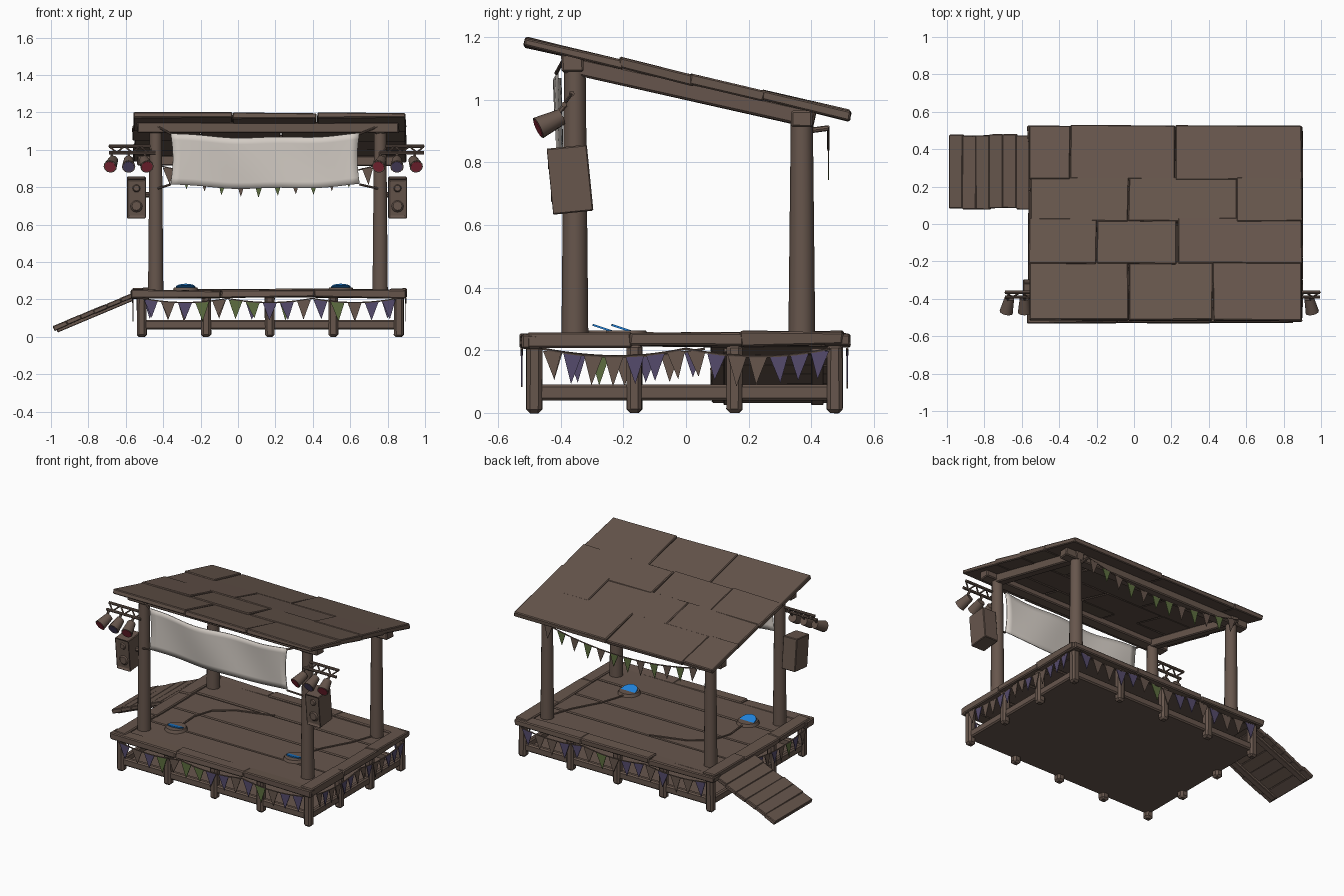
import bpy, bmesh, math, random
from mathutils import Vector, Matrix, Euler

if "Cube" in bpy.data.objects:
    bpy.data.objects.remove(bpy.data.objects["Cube"])

random.seed(4)
CX = 0.16  # mirror centre of the stage body


def material(name, rgb):
    m = bpy.data.materials.new(name)
    m.diffuse_color = (*rgb, 1)
    m.use_nodes = True
    m.node_tree.nodes["Principled BSDF"].inputs["Base Color"].default_value = m.diffuse_color
    return m


WOOD = material("brown wood", (0.135, 0.093, 0.073))
CLOTH = material("off white cloth", (0.66, 0.61, 0.56))
PURPLE = material("dull purple", (0.09, 0.07, 0.15))
GREEN = material("moss green", (0.11, 0.155, 0.05))
BLUE = material("bright blue", (0.015, 0.23, 0.72))
RED = material("dark red", (0.27, 0.025, 0.045))


def finish(name, bm, mat, bevel=0, smooth=False):
    me = bpy.data.meshes.new(name)
    bm.to_mesh(me)
    bm.free()
    me.materials.append(mat)
    ob = bpy.data.objects.new(name, me)
    bpy.context.collection.objects.link(ob)
    if bevel:
        b = ob.modifiers.new("bevel", 'BEVEL')
        b.width, b.segments = bevel, 1
    if smooth:
        bpy.context.view_layer.objects.active = ob
        ob.select_set(True)
        bpy.ops.object.shade_smooth_by_angle(angle=math.radians(40))
        ob.select_set(False)
    return ob


def box(name, loc, size, rot=(0, 0, 0), bevel=0.006, mat=WOOD, wobble=0.0):
    bm = bmesh.new()
    bmesh.ops.create_cube(bm, size=1)
    for v in bm.verts:
        v.co = Vector([c * s for c, s in zip(v.co, size)])
        v.co += Vector([random.uniform(-wobble, wobble) for _ in range(3)])
    bm.transform(Matrix.Translation(loc) @ Euler(rot).to_matrix().to_4x4())
    return finish(name, bm, mat, bevel)


def tube(name, pts, r1, r2=None, mat=WOOD, sides=8):
    """Round bars joining successive points."""
    bm = bmesh.new()
    for a, b in zip(pts, pts[1:]):
        a, b = Vector(a), Vector(b)
        q = (b - a).to_track_quat('Z', 'Y').to_matrix().to_4x4()
        bmesh.ops.create_cone(bm, cap_ends=True, segments=sides, radius1=r1,
                              radius2=r1 if r2 is None else r2, depth=(b - a).length,
                              matrix=Matrix.Translation((a + b) / 2) @ q)
    return finish(name, bm, mat, smooth=True)


def pennants(name, a, b, spans, per, sag, w, h, colours):
    """Sagging string with hanging triangles between points a and b."""
    a, b = Vector(a), Vector(b)
    side = (b - a).normalized()
    out = Vector((side.y, -side.x, 0)) * 0.002
    n = spans * per

    def at(t):
        u = (t * spans) % 1
        return a.lerp(b, t) - Vector((0, 0, sag * 4 * u * (1 - u)))
    tube(name + "_string", [at(i / (2 * n)) for i in range(2 * n + 1)], 0.004, sides=5)
    for i in range(n):
        p = at((i + 0.5) / n)
        tip = p + side * random.uniform(-.008, .008) - Vector((0, 0, h * random.uniform(.9, 1.1)))
        tri = (p - side * w / 2, p + side * w / 2, tip)
        bm = bmesh.new()
        f = [bm.verts.new(c + out) for c in tri]
        k = [bm.verts.new(c - out) for c in tri]
        bm.faces.new(f)
        bm.faces.new(k[::-1])
        for j in range(3):
            bm.faces.new((f[j], k[j], k[(j + 1) % 3], f[(j + 1) % 3]))
        bmesh.ops.recalc_face_normals(bm, faces=bm.faces)
        finish(name + "_flag", bm, {'P': PURPLE, 'G': GREEN, 'B': WOOD}[colours[i % len(colours)]])


# --- Platform: floor planks, rim, legs, rails, bottom panel
for i in range(4):
    y = -0.36 + i * 0.24
    box("floor_plank", (CX, y, 0.229), (1.34, 0.236, 0.034), wobble=0.003)
for y in (-0.487, 0.482):
    for x, w in ((-0.33, 0.48), (0.16, 0.5), (0.65, 0.49)):
        box("rim_plank_long", (x, y, 0.232 + random.uniform(-.004, .004)), (w, 0.085, 0.042), wobble=0.005)
for x in (-0.52, 0.855):
    for y, w in ((-0.34, 0.33), (0, 0.36), (0.34, 0.33)):
        box("rim_plank_side", (x, y, 0.236 + random.uniform(-.004, .004)), (0.09, w, 0.042), wobble=0.005)
leg_x = [-0.515, -0.17, 0.17, 0.51, 0.86]
leg_y = [-0.485, -0.165, 0.155, 0.475]
for x in leg_x:
    for y in leg_y:
        if x in (leg_x[0], leg_x[-1]) or y in (leg_y[0], leg_y[-1]):
            box("platform_leg", (x, y, 0.11), (0.052, 0.05, 0.22), bevel=0.012, wobble=0.002)
for y in (-0.482, 0.472):
    box("lower_rail_long", (CX + 0.01, y, 0.065), (1.38, 0.034, 0.05), bevel=0.008)
for x in (-0.512, 0.857):
    box("lower_rail_side", (x, -0.005, 0.065), (0.034, 0.96, 0.05), bevel=0.008)
box("bottom_panel", (CX + 0.01, -0.005, 0.046), (1.37, 0.95, 0.012), bevel=0)

# --- Ramp on the left
ang = math.atan2(0.185, 0.44)
for i in range(6):
    t = (i + 0.5) / 6
    box("ramp_plank", (-0.985 + 0.43 * t, 0.28 + random.uniform(-.006, .006), 0.045 + 0.18 * t),
        (0.079, 0.395, 0.026), (0, -ang, 0), 0.004, wobble=0.002)
for y in (0.14, 0.42):
    box("ramp_runner", (-0.765, y, 0.118), (0.44, 0.04, 0.02), (0, -ang, 0), 0.003)

# --- Posts, beams and rafters
slope = math.atan(0.226)


def roof_top(y):
    return 1.2 - (y + 0.51) * 0.226


for x in (-0.44, 0.76):
    tube("front_post", [(x, -0.355, 0.24), (x, -0.355, 1.14)], 0.043, 0.034, sides=10)
    tube("back_post", [(x, 0.37, 0.24), (x, 0.37, 0.96)], 0.043, 0.035, sides=10)
    box("rafter", (x, 0.01, roof_top(0.01) - 0.055), (0.055, 0.82, 0.055), (-slope, 0, 0), wobble=0.003)
box("front_beam", (CX, -0.365, 1.118), (1.40, 0.07, 0.055), wobble=0.004)
box("back_beam", (CX, 0.372, 0.94), (1.40, 0.07, 0.055), wobble=0.004)

# --- Roof of overlapping boards
rows = [(-0.515, -0.2), (-0.215, 0.03), (0.01, 0.25), (0.235, 0.525)]
cuts = [[-0.56, -0.03, 0.42, 0.895], [-0.565, -0.2, 0.23, 0.9],
        [-0.555, -0.03, 0.55, 0.9], [-0.56, -0.34, 0.22, 0.9]]
for (y0, y1), cut in zip(rows, cuts):
    for x0, x1 in zip(cut, cut[1:]):
        y = (y0 + y1) / 2
        box("roof_board", ((x0 + x1) / 2, y, roof_top(y) - 0.016 + random.uniform(-.003, .005)),
            (x1 - x0 - 0.003, (y1 - y0) / math.cos(slope), 0.031), (-slope - 0.012, 0, 0), 0.005, wobble=0.004)

# --- Cloth banner with ties to the posts
bm = bmesh.new()
bmesh.ops.create_grid(bm, x_segments=24, y_segments=8, size=0.5)
for v in bm.verts:
    u, t = v.co.x + 0.5, v.co.y + 0.5
    sag = 4 * u * (1 - u)
    v.co = Vector((-0.36 + 1.01 * u + 0.012 * math.sin(t * 3.1) * (1 - 2 * u),
                   -0.415 + 0.012 * math.sin(u * 9 + t * 2) * sag + 0.015 * sag * (1 - t),
                   0.815 + 0.272 * t - 0.022 * sag + 0.004 * math.sin(u * 14)))
banner = finish("cloth_banner", bm, CLOTH, smooth=True)
banner.modifiers.new("thickness", 'SOLIDIFY').thickness = 0.006
for bx, px in ((-0.36, -0.44), (0.65, 0.76)):
    tube("banner_tie_top", [(bx, -0.415, 1.085), (px, -0.39, 1.13)], 0.006)
    tube("banner_tie_bottom", [(bx, -0.415, 0.815), (px, -0.38, 0.79)], 0.006)

# --- Pennant strings around the platform and under the roof
pennants("front_pennants", (-0.51, -0.525, 0.205), (0.85, -0.525, 0.205), 3, 5, 0.022, 0.075, 0.095,
         "PBPGBGGPPBPGBPP")
pennants("back_pennants", (0.85, 0.515, 0.205), (-0.51, 0.515, 0.205), 3, 5, 0.022, 0.075, 0.095,
         "PBBPPBGBPPBPBBP")
pennants("right_pennants", (0.897, -0.46, 0.205), (0.897, 0.46, 0.205), 2, 7, 0.025, 0.06, 0.09,
         "BPBBPPBBPBBPPP")
pennants("left_pennants", (-0.562, 0.06, 0.205), (-0.562, -0.46, 0.205), 1, 7, 0.025, 0.06, 0.09, "PBPBGPB")
pennants("roof_pennants", (-0.42, 0.455, 0.915), (0.74, 0.455, 0.915), 1, 12, 0.075, 0.06, 0.09, "BGBGBGGBGBGB")
for x in (-0.42, 0.74):
    tube("pennant_hook", [(x, 0.38, 0.9), (x, 0.455, 0.91)], 0.009)

# --- Speakers hung on the front posts
for x, post in ((-0.543, -0.44), (0.853, 0.76)):
    bm = bmesh.new()
    bmesh.ops.create_cube(bm, size=1)
    bm.transform(Matrix.Diagonal((0.1, 0.132, 0.212, 1)))
    front = [f for f in bm.faces if f.normal.y < -0.9]
    bmesh.ops.inset_region(bm, faces=front, thickness=0.014)
    bmesh.ops.translate(bm, verts=front[0].verts, vec=(0, 0.012, 0))
    bm.transform(Matrix.Translation((x, -0.372, 0.745)) @ Matrix.Rotation(0.1, 4, 'X'))
    finish("speaker_box", bm, WOOD, 0.004)
    for z, r in ((0.7, 0.034), (0.795, 0.022)):
        y = -0.424 - (z - 0.745) * 0.1
        tube("speaker_cone", [(x, y, z), (x, y - 0.012, z)], r, r * 0.7, sides=12)
    tube("speaker_bracket", [(x, -0.36, 0.76), (post, -0.355, 0.76)], 0.014)

# --- Light trusses with coloured lamps
for x0, x1, lamps in ((-0.69, -0.44, (-0.675, -0.585, -0.495)), (0.76, 0.995, (0.76, 0.85, 0.945))):
    for y, z in ((-0.365, 1.02), (-0.39, 0.985)):
        tube("truss_bar", [(x0, y, z), (x1, y, z)], 0.009)
    tube("truss_lacing", [(x0 + (x1 - x0) * i / 6, *((-0.365, 1.02), (-0.39, 0.985))[i % 2])
                          for i in range(7)], 0.005, sides=6)
    for i, x in enumerate(lamps):
        d = Vector(((i - 1) * 0.2, -0.87, -0.42)).normalized()
        c = Vector((x, -0.435, 0.928))
        tube("lamp_housing", [c - d * 0.042, c + d * 0.042], 0.026, 0.036, sides=12)
        tube("lamp_lens", [c + d * 0.041, c + d * 0.044], 0.03, mat=PURPLE if i == 1 else RED, sides=12)
        tube("lamp_hanger", [(x, -0.385, 0.985), c], 0.008, sides=6)

# --- Floor lights and cables
for x, y in ((-0.28, -0.25), (0.55, -0.19)):
    tube("floor_light_ring", [(x, y, 0.245), (x, y, 0.264)], 0.07, 0.062, sides=16)
    tube("floor_light_lens", [(x, y, 0.262), (x, y + 0.002, 0.268)], 0.052, mat=BLUE, sides=16)
tube("floor_cable_left", [(-0.28, -0.19, 0.252), (-0.29, -0.05, 0.25), (-0.25, 0.08, 0.25),
                          (-0.13, 0.17, 0.25), (0.1, 0.24, 0.25)], 0.006, sides=6)
tube("floor_cable_right", [(0.55, -0.13, 0.252), (0.6, 0.02, 0.25), (0.7, 0.2, 0.25), (0.75, 0.34, 0.25)],
     0.006, sides=6)
